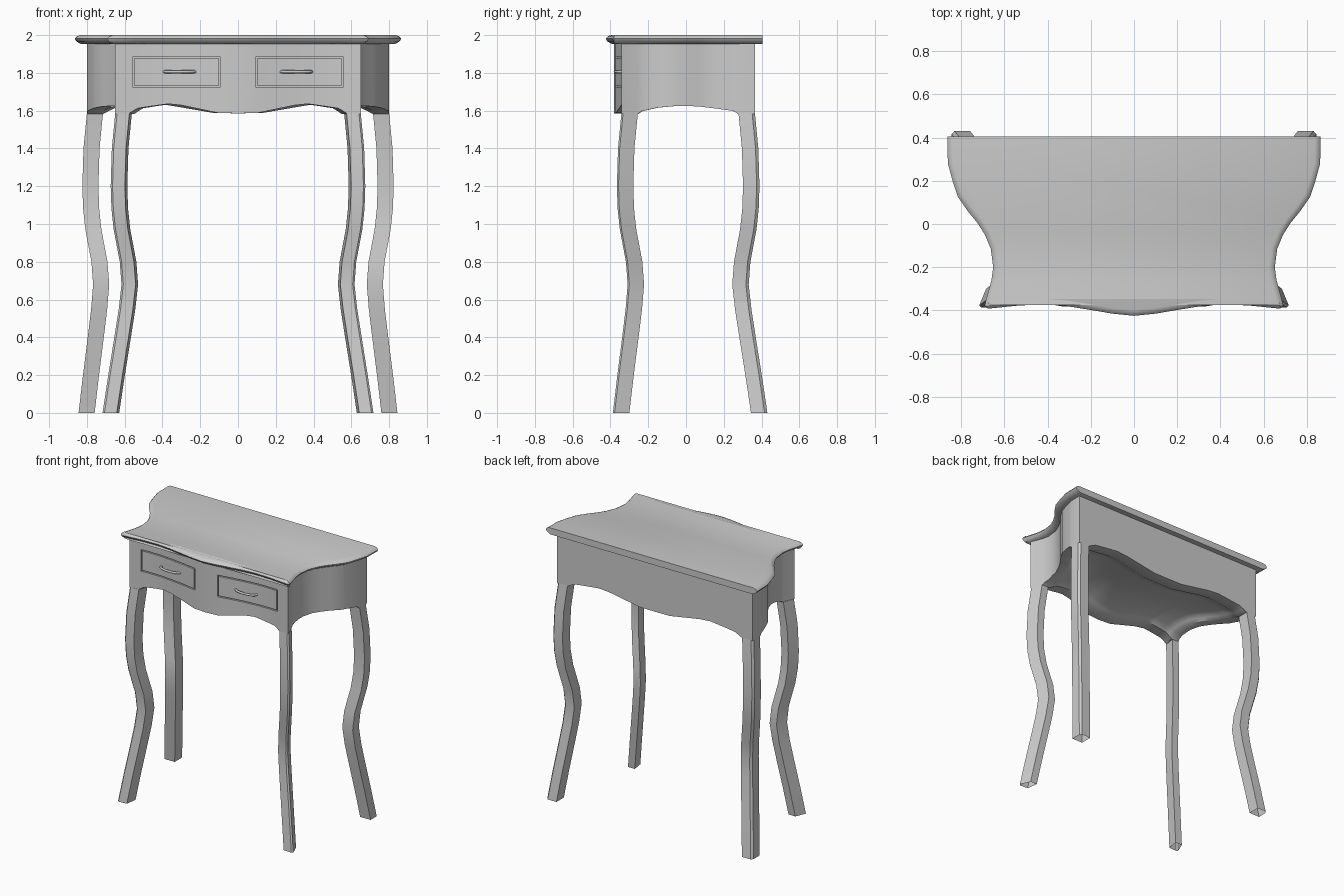
import bpy, bmesh, math
from mathutils import Vector

if "Cube" in bpy.data.objects:
    bpy.data.objects.remove(bpy.data.objects["Cube"])


def interp(x, pts):
    for (x0, y0), (x1, y1) in zip(pts, pts[1:]):
        if x <= x1:
            return y0 + (y1 - y0) * max(0, (x - x0) / (x1 - x0))
    return pts[-1][1]


def finish(name, bm, angle=35):
    bmesh.ops.recalc_face_normals(bm, faces=bm.faces)
    me = bpy.data.meshes.new(name)
    bm.to_mesh(me)
    bm.free()
    ob = bpy.data.objects.new(name, me)
    bpy.context.collection.objects.link(ob)
    smooth(ob, angle)
    return ob


def smooth(ob, angle):
    bpy.ops.object.select_all(action='DESELECT')
    bpy.context.view_layer.objects.active = ob
    ob.select_set(True)
    bpy.ops.object.shade_smooth_by_angle(angle=math.radians(angle))


def loft(bm, rings, cap_start=True, cap_end=True):
    rows = [[bm.verts.new(p) for p in r] for r in rings]
    n = len(rows[0])
    for a, b in zip(rows, rows[1:]):
        for i in range(n):
            j = (i + 1) % n
            bm.faces.new((a[i], a[j], b[j], b[i]))
    if cap_start:
        bm.faces.new(rows[0][::-1])
    if cap_end:
        bm.faces.new(rows[-1])


# Table top: serpentine outline, rounded rim, flat back
half = [(0, -.425), (.1, -.415), (.2, -.398), (.3, -.382), (.4, -.373), (.53, -.377),
        (.675, -.392), (.692, -.382), (.685, -.35), (.66, -.26), (.652, -.2), (.663, -.115),
        (.69, -.05), (.725, .005), (.77, .06), (.815, .125), (.84, .2), (.862, .28), (.864, .405)]
outline = [Vector(p) for p in half] + [Vector((-x, y)) for x, y in half[:0:-1]]
normals = []
for i, p in enumerate(outline):
    d = (outline[(i + 1) % len(outline)] - outline[i - 1]).normalized()
    normals.append(Vector((1, 0)) * math.copysign(1, p.x) if p.y > .4 else Vector((d.y, -d.x)))
rings = []
for z, inset in [(1.952, .034), (1.967, .008), (1.981, 0), (1.993, .01), (2.0, .026)]:
    rings.append([(*(p - n * inset), z) for p, n in zip(outline, normals)])
bm = bmesh.new()
loft(bm, rings)
finish("table_top", bm, 40)

# Apron: solid case with curved plan and scalloped underside
FRONT = [(0, -.38), (.1, -.373), (.2, -.357), (.3, -.343), (.4, -.334), (.5, -.333), (.65, -.342)]
SIDE = [(-.342, .65), (-.255, .615), (-.2, .604), (-.115, .614), (-.05, .64), (.005, .673),
        (.06, .715), (.125, .757), (.2, .782), (.275, .8), (.365, .8)]
SCALLOP = [(0, .003), (.1, .004), (.2, .025), (.3, .046), (.37, .053), (.45, .042),
           (.53, .03), (.555, .016), (.58, 0), (.65, 0)]
ARCH = [(-.342, 0), (-.255, 0), (-.235, .014), (-.15, .033), (-.05, .042), (.06, .04),
        (.16, .028), (.25, .016), (.275, 0), (.365, 0)]
xs = sorted({p[0] for p in FRONT + SCALLOP})
xs = [-x for x in xs[:0:-1]] + xs
ys = sorted({p[0] for p in SIDE + ARCH})
bm = bmesh.new()


def layer(top):
    rows = []
    for y in ys:
        t = (y + .342) / .707
        row = []
        for x in xs:
            px = x / .65 * interp(y, SIDE)
            py = y + (interp(abs(x), FRONT) + .342) * (1 - t)
            pz = 1.957 if top else 1.583 + interp(abs(x), SCALLOP) + interp(y, ARCH)
            row.append(bm.verts.new((px, py, pz)))
        rows.append(row)
    for a, b in zip(rows, rows[1:]):
        for i in range(len(a) - 1):
            bm.faces.new((a[i], a[i + 1], b[i + 1], b[i]))
    return rows[0] + [r[-1] for r in rows[1:]] + rows[-1][-2::-1] + [r[0] for r in rows[-2:0:-1]]


low, high = layer(False), layer(True)
for i in range(len(low)):
    j = (i + 1) % len(low)
    bm.faces.new((low[i], low[j], high[j], high[i]))
apron = finish("apron", bm)

# Drawer outlines: narrow grooves cut into the curved front
for side in (-1, 1):
    bm = bmesh.new()
    gx = [.092, .1, .2, .3, .4, .5, .55, .558]
    gz = [1.725, 1.733, 1.877, 1.885]
    v = [[bm.verts.new((side * x, interp(x, FRONT) + .012, z)) for z in gz] for x in gx]
    for i in range(len(gx) - 1):
        for k in range(3):
            if i in (0, len(gx) - 2) or k != 1:
                bm.faces.new((v[i][k], v[i + 1][k], v[i + 1][k + 1], v[i][k + 1]))
    ext = bmesh.ops.extrude_face_region(bm, geom=bm.faces[:], use_keep_orig=True)
    for e in ext["geom"]:
        if isinstance(e, bmesh.types.BMVert):
            e.co.y = -.5
    cutter = finish("groove_cutter", bm)
    cutter.hide_render = True
    mod = apron.modifiers.new("groove", 'BOOLEAN')
    mod.operation, mod.object, mod.solver = 'DIFFERENCE', cutter, 'EXACT'
    bpy.context.view_layer.objects.active = apron
    bpy.ops.object.modifier_apply(modifier=mod.name)
    bpy.data.objects.remove(cutter)
smooth(apron, 35)

# Drawer handles: bowed pulls
for side, label in ((-1, "left"), (1, "right")):
    bm = bmesh.new()
    rings = []
    for i in range(11):
        a = math.pi * i / 10
        c = Vector((side * .307 - .082 * math.cos(a), -.338 - .037 * math.sin(a) ** .8, 1.806))
        t = Vector((.082 * math.sin(a), -.037 * math.cos(a), 0)).normalized()
        n = Vector((t.y, -t.x, 0))
        rings.append([c + .008 * (n * math.cos(b) + Vector((0, 0, 1)) * math.sin(b))
                      for b in (math.tau * k / 8 for k in range(8))])
    loft(bm, rings)
    finish(label + "_handle", bm, 60)

# Cabriole legs: section, spread of the foot, open at the bottom
LEVELS = [(1.586, 0, 0), (1.4, .018, 0), (1.2, .024, 0), (1.08, .02, 0), (.97, .008, 0),
          (.8, -.024, 0), (.68, -.033, 0), (.55, -.03, .17), (.4, -.022, .4), (.2, -.01, .7), (0, 0, 1)]
LEGS = {
    "front": ([(.575, -.338), (.64, -.342), (.65, -.333), (.618, -.255), (.562, -.255)], (.067, .045), -1),
    "back": ([(.715, .365), (.715, .278), (.8, .278), (.8, .35), (.787, .365)], (.044, .066), 1),
}
for name, (section, foot, ysign) in LEGS.items():
    for side, label in ((-1, "left"), (1, "right")):
        bm = bmesh.new()
        loft(bm, [[(side * (x + d + w * foot[0]), y + ysign * (d + w * foot[1]), z)
                   for x, y in section] for z, d, w in LEVELS], True, False)
        finish(f"{name}_{label}_leg", bm, 35)
